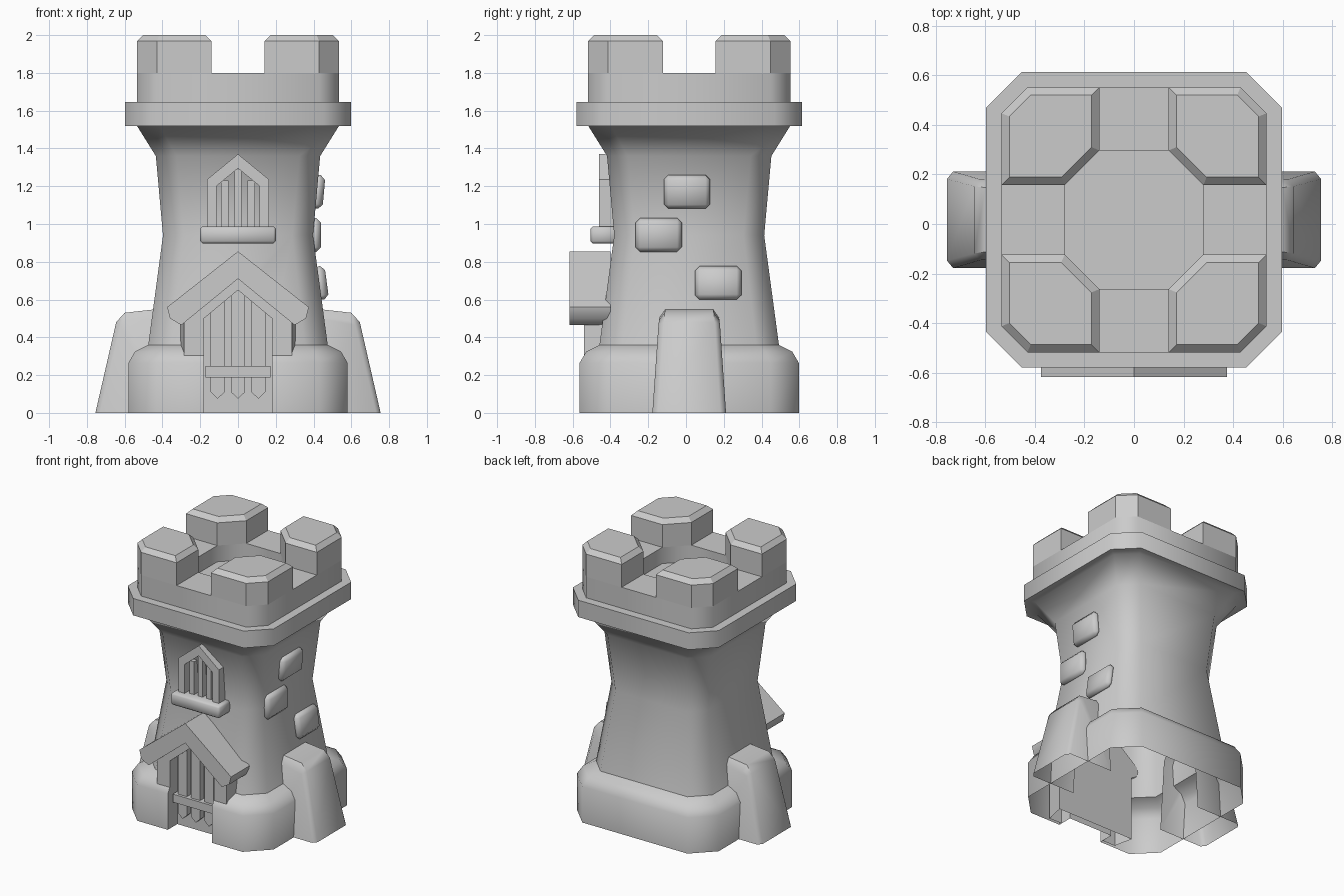
import bpy, bmesh, math
from mathutils import Matrix, Vector

if "Cube" in bpy.data.objects:
    bpy.data.objects.remove(bpy.data.objects["Cube"])

CY = 0.017  # tower axis in y


def finish(name, bm, angle=50, bottomless=False):
    if bottomless:
        strip_bottom(bm)
    bmesh.ops.recalc_face_normals(bm, faces=bm.faces)
    me = bpy.data.meshes.new(name)
    bm.to_mesh(me)
    bm.free()
    ob = bpy.data.objects.new(name, me)
    bpy.context.collection.objects.link(ob)
    smooth(ob, angle)
    return ob


def smooth(ob, angle):
    bpy.ops.object.select_all(action='DESELECT')
    ob.select_set(True)
    bpy.context.view_layer.objects.active = ob
    bpy.ops.object.shade_smooth_by_angle(angle=math.radians(angle))


def strip_bottom(bm, z=0.0):
    low = [f for f in bm.faces if all(abs(v.co.z - z) < 1e-4 for v in f.verts)]
    bmesh.ops.delete(bm, geom=low, context='FACES')


def octagon(h, c):
    pts = [(h, -h + c), (h, h - c), (h - c, h), (-h + c, h),
           (-h, h - c), (-h, -h + c), (-h + c, -h), (h - c, -h)]
    return [(x, y + CY) for x, y in pts]


def prism(bm, pts, y0, y1, inset=0.0):
    """Extrude an x-z outline along y; optionally narrow the front in x."""
    front = [bm.verts.new((x - math.copysign(inset, x) if x else 0, y0, z)) for x, z in pts]
    back = [bm.verts.new((x, y1, z)) for x, z in pts]
    n = len(pts)
    bm.faces.new(front)
    bm.faces.new(back[::-1])
    for i in range(n):
        j = (i + 1) % n
        bm.faces.new((front[i], back[i], back[j], front[j]))


def gable(w, z0, z1, z2):
    return [(-w, z0), (w, z0), (w, z1), (0, z2), (-w, z1)]


def box(bm, size, loc, bevel=0.0, tilt=0.0):
    m = Matrix.Translation(loc) @ Matrix.Rotation(tilt, 4, 'Y') @ Matrix.Diagonal((*size, 1))
    vs = bmesh.ops.create_cube(bm, size=1, matrix=m)['verts']
    if bevel:
        es = list({e for v in vs for e in v.link_edges})
        bmesh.ops.bevel(bm, geom=es, offset=bevel, segments=1, affect='EDGES', profile=0.5)


def cut(ob, cutter, angle=50):
    md = ob.modifiers.new("cut", 'BOOLEAN')
    md.operation, md.solver, md.object = 'DIFFERENCE', 'EXACT', cutter
    bpy.context.view_layer.objects.active = ob
    bpy.ops.object.modifier_apply(modifier=md.name)
    bm = bmesh.new()
    bm.from_mesh(ob.data)
    strip_bottom(bm)
    bm.to_mesh(ob.data)
    bm.free()
    smooth(ob, angle)


# tower: stacked octagon rings from the plinth up to the sunken roof floor
rings = [(0, .58, .15), (.265, .58, .15), (.325, .545, .14), (.36, .475, .12),
         (.94, .397, .11), (1.36, .435, .11), (1.52, .535, .12), (1.52, .597, .145),
         (1.645, .597, .145), (1.645, .535, .105), (1.80, .535, .105),
         (1.80, .28, .14), (1.68, .28, .14)]
bm = bmesh.new()
loops = [[bm.verts.new((x, y, z)) for x, y in octagon(h, c)] for z, h, c in rings]
for a, b in zip(loops, loops[1:]):
    for i in range(8):
        j = (i + 1) % 8
        bm.faces.new((a[i], a[j], b[j], b[i]))
bm.faces.new(loops[0][::-1])
bm.faces.new(loops[-1])
tower = finish("tower", bm)

# four corner merlons with bevelled tops
outline = [(.14, .28), (.28, .14), (.535, .14), (.535, .43), (.43, .535), (.14, .535)]
bm = bmesh.new()
for sx in (1, -1):
    for sy in (1, -1):
        lo = [bm.verts.new((sx * x, sy * y + CY, 1.80)) for x, y in outline]
        hi = [bm.verts.new((sx * x, sy * y + CY, 2.0)) for x, y in outline]
        for i in range(6):
            j = (i + 1) % 6
            bm.faces.new((lo[i], lo[j], hi[j], hi[i]))
        bm.faces.new(hi)
bmesh.ops.recalc_face_normals(bm, faces=bm.faces)
rim = [e for e in bm.edges if all(v.co.z > 1.99 for v in e.verts)]
bmesh.ops.bevel(bm, geom=rim, offset=.032, segments=1, affect='EDGES', profile=0.5)
finish("merlons", bm, 30)

# door surround, and the pointed opening cut through it and the plinth
bm = bmesh.new()
prism(bm, gable(.315, 0, .51, .76), -.54, -.40, inset=.03)
surround = finish("door_surround", bm, 30)
bm = bmesh.new()
prism(bm, gable(.18, -.1, .50, .65), -.80, -.452)
cutter = finish("door_cutter", bm)
cut(tower, cutter)
cut(surround, cutter, 30)
bpy.data.objects.remove(cutter)

# door gate: three spiked bars and a cross band
bm = bmesh.new()
for x, top in ((-.108, .62), (0, .66), (.108, .62)):
    w = .037
    prism(bm, [(x - w, .11), (x, .075), (x + w, .11), (x + w, top), (x - w, top)], -.495, -.44)
box(bm, (.345, .06, .06), (0, -.485, .218))
finish("door_gate", bm, 30)

# porch roof chevron
bm = bmesh.new()
prism(bm, [(0, .855), (-.375, .56), (-.36, .50), (-.30, .465), (0, .71),
           (.30, .465), (.36, .50), (.375, .56)], -.617, -.40)
finish("porch_roof", bm)

# window frame, bars and sill
bm = bmesh.new()
prism(bm, gable(.165, .97, 1.235, 1.37), -.46, -.37)
frame = finish("window_frame", bm, 30)
bm = bmesh.new()
prism(bm, gable(.115, .90, 1.20, 1.295), -.6, -.30)
cutter = finish("window_cutter", bm)
cut(frame, cutter, 30)
bpy.data.objects.remove(cutter)
bm = bmesh.new()
for x, h in ((-.07, .27), (0, .33), (.07, .27)):
    box(bm, (.038, .06, h), (x, -.41, .96 + h / 2))
finish("window_bars", bm, 30)
bm = bmesh.new()
box(bm, (.40, .14, .09), (0, -.435, .942), .012)
finish("window_sill", bm)

# raised stones on the right wall, tilted with its slope
bm = bmesh.new()
for x, y, z, tilt in ((.425, .005, 1.17, .09), (.41, -.145, .942, 0), (.44, .17, .688, -.135)):
    box(bm, (.06, .245, .178), (x, y, z), .024, tilt)
finish("wall_stones", bm)

# side buttresses: ridge path, bevelled shoulder path, flat sides
ridge = [(.755, 0, .165), (.645, .48, .135), (.60, .53, .13), (.38, .555, .125)]
shoulder = [(.73, 0, .195), (.62, .465, .163), (.585, .49, .16), (.38, .51, .157)]
for sx, side in ((1, "right"), (-1, "left")):
    bm = bmesh.new()
    rows = {}
    for sy in (1, -1):
        for key, path in (("r", ridge), ("s", shoulder)):
            rows[key, sy] = [bm.verts.new((sx * x, sy * w + CY, z)) for x, z, w in path]
        foot = bm.verts.new((sx * .38, sy * .195 + CY, 0))
        bm.faces.new(rows["s", sy] + [foot])
    order = [rows["s", -1], rows["r", -1], rows["r", 1], rows["s", 1]]
    for a, b in zip(order, order[1:]):
        for i in range(3):
            bm.faces.new((a[i], a[i + 1], b[i + 1], b[i]))
    finish("buttress_" + side, bm)
